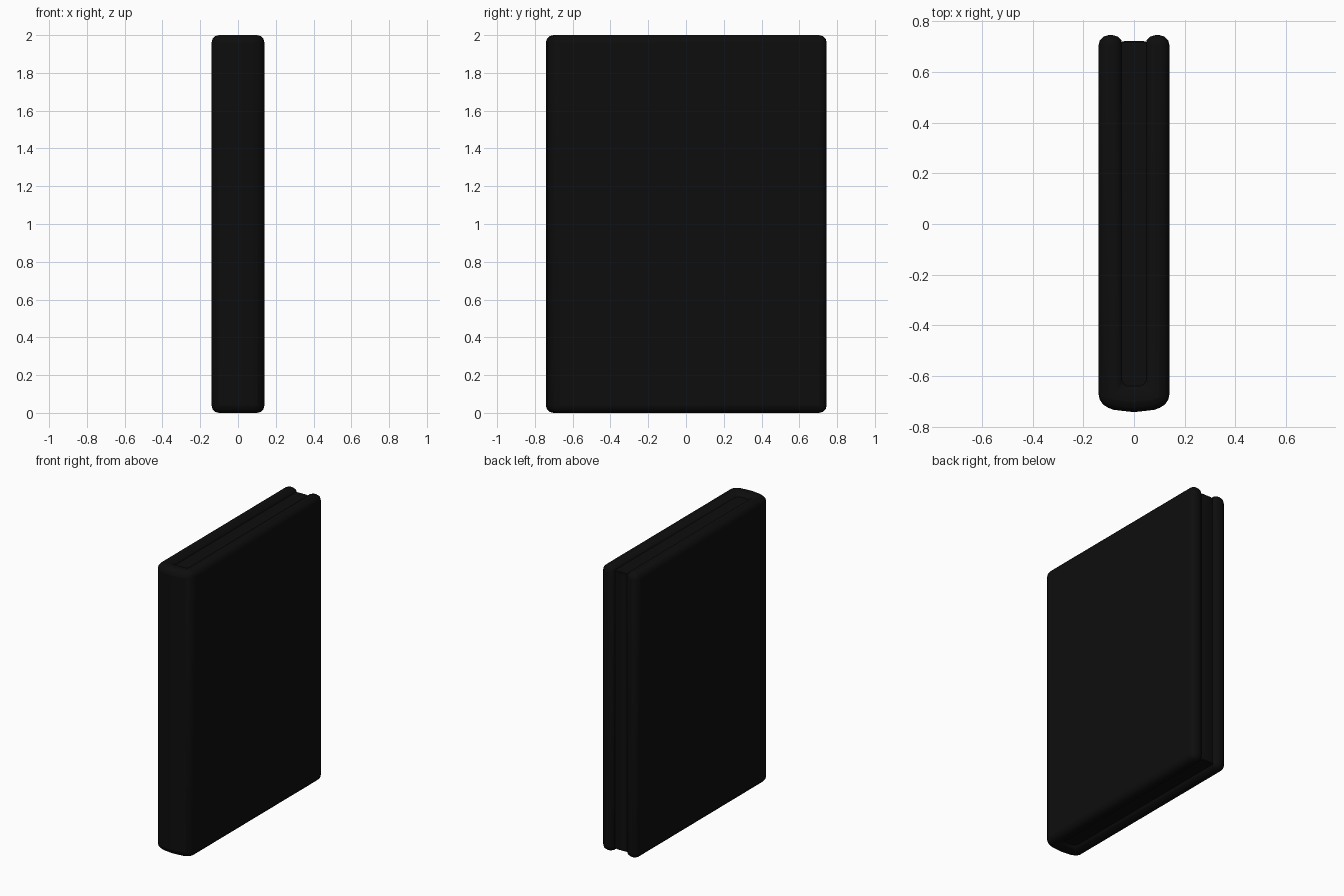
import bpy, bmesh

if "Cube" in bpy.data.objects:
    bpy.data.objects.remove(bpy.data.objects["Cube"])

black = bpy.data.materials.new("black")
black.diffuse_color = (0.004, 0.004, 0.004, 1)
black.use_nodes = True
black.node_tree.nodes["Principled BSDF"].inputs["Base Color"].default_value = black.diffuse_color


def extrude_outline(name, outline, z0, z1, bevel, segments):
    """Extrude a closed xy outline upwards and round its sharp edges."""
    bm = bmesh.new()
    face = bm.faces.new([bm.verts.new((x, y, z0)) for x, y in outline])
    top = bmesh.ops.extrude_face_region(bm, geom=[face])["geom"]
    bmesh.ops.translate(bm, vec=(0, 0, z1 - z0),
                        verts=[v for v in top if isinstance(v, bmesh.types.BMVert)])
    bmesh.ops.recalc_face_normals(bm, faces=bm.faces)
    mesh = bpy.data.meshes.new(name)
    bm.to_mesh(mesh)
    bm.free()
    mesh.materials.append(black)
    ob = bpy.data.objects.new(name, mesh)
    bpy.context.collection.objects.link(ob)
    mod = ob.modifiers.new("rounding", "BEVEL")
    mod.width = bevel
    mod.segments = segments
    mod.limit_method = "ANGLE"
    mod.angle_limit = 0.7
    bpy.ops.object.select_all(action="DESELECT")
    ob.select_set(True)
    bpy.context.view_layer.objects.active = ob
    bpy.ops.object.shade_smooth_by_angle(angle=0.7)
    return ob


# Cover: two thick boards joined by a bulging spine
half = [(0, -0.742), (0.08, -0.733), (0.14, -0.71), (0.14, 0.745),
        (0.045, 0.745), (0.045, -0.635)]
outline = half + [(-x, y) for x, y in reversed(half[1:])]
extrude_outline("book_cover", outline, 0, 2, 0.04, 3)

# Page block, slightly recessed between the boards
pages = [(0.06, -0.66), (0.06, 0.715), (0.035, 0.722), (-0.035, 0.722),
         (-0.06, 0.715), (-0.06, -0.66)]
extrude_outline("page_block", pages, 0.025, 1.975, 0.005, 1)
